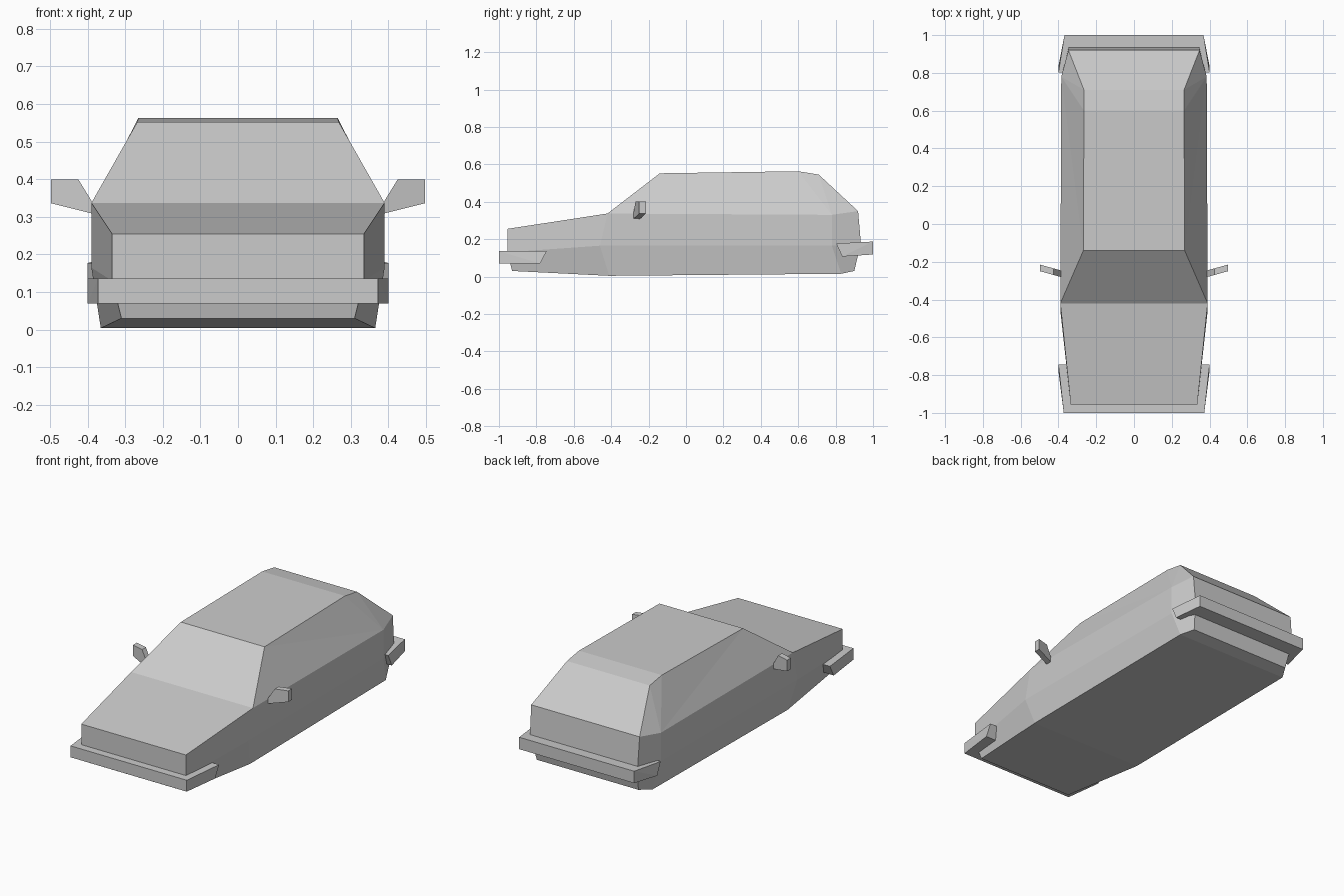
import bpy
import bmesh

cube = bpy.data.objects.get("Cube")
if cube:
    bpy.data.objects.remove(cube, do_unlink=True)

grey = bpy.data.materials.new("light grey")
grey.use_nodes = True
grey.diffuse_color = (0.6, 0.6, 0.6, 1)
grey.node_tree.nodes["Principled BSDF"].inputs["Base Color"].default_value = (0.6, 0.6, 0.6, 1)


def finish(name, bm):
    """Turn a bmesh into a flat-shaded grey object."""
    bmesh.ops.recalc_face_normals(bm, faces=bm.faces)
    mesh = bpy.data.meshes.new(name)
    bm.to_mesh(mesh)
    bm.free()
    mesh.materials.append(grey)
    obj = bpy.data.objects.new(name, mesh)
    bpy.context.collection.objects.link(obj)
    return obj


def hull(name, points):
    bm = bmesh.new()
    verts = [bm.verts.new(p) for p in points]
    bmesh.ops.convex_hull(bm, input=verts)
    bmesh.ops.dissolve_limit(bm, angle_limit=0.01, verts=bm.verts, edges=bm.edges)
    return finish(name, bm)


# Body: side corner points (half width, y, z) from nose to tail at each level
levels = {
    "sill": [(.31, -.93, .03), (.365, -.41, .004), (.365, .83, .015), (.325, .90, .03)],
    "mid": [(.335, -.955, .13), (.39, -.46, .165), (.385, .78, .165), (.345, .935, .18)],
    "belt": [(.335, -.955, .255), (.39, -.42, .337), (.385, .78, .33), (.347, .92, .35)],
    "roof": [None, (.268, -.14, .552), (.265, .60, .563), (.265, .71, .545)],
}
panels = [[("sill", i), ("sill", i + 1), ("mid", i + 1), ("mid", i)] for i in range(3)]
panels += [[("mid", i), ("mid", i + 1), ("belt", i + 1), ("belt", i)] for i in range(3)]
panels += [
    [("belt", 1), ("belt", 2), ("roof", 1)],
    [("belt", 2), ("roof", 2), ("roof", 1)],
    [("belt", 2), ("roof", 3), ("roof", 2)],
    [("belt", 2), ("belt", 3), ("roof", 3)],
]
outline = [("sill", 0), ("sill", 1), ("sill", 2), ("sill", 3), ("mid", 3), ("belt", 3),
           ("roof", 3), ("roof", 2), ("roof", 1), ("belt", 1), ("belt", 0), ("mid", 0)]

bm = bmesh.new()
sides = []
for s in (1, -1):
    side = {(level, i): bm.verts.new((s * p[0], p[1], p[2]))
            for level, row in levels.items() for i, p in enumerate(row) if p}
    for panel in panels:
        bm.faces.new([side[key] for key in panel])
    sides.append(side)
left, right = sides
# Hood, glass, roof, tail and floor span between the two sides
for a, b in zip(outline, outline[1:] + outline[:1]):
    bm.faces.new([left[a], left[b], right[b], right[a]])
finish("car_body", bm)


# Bumpers: wide bars that wrap back along the body sides
def bumper(name, rows):
    hull(name, [(s * x, y, z) for s in (1, -1) for x, y, z in rows])


bumper("front_bumper", [(.372, -1, .07), (.372, -1, .136),
                        (.40, -.78, .07), (.40, -.745, .136)])
bumper("rear_bumper", [(.368, 1, .118), (.368, 1, .187),
                       (.40, .835, .107), (.40, .803, .177)])

# Door mirrors: tapered arms flaring into a square outer end
mirror_profile = [(.385, .308), (.385, .335), (.425, .40), (.497, .40), (.497, .336)]
for name, s in (("left_mirror", 1), ("right_mirror", -1)):
    hull(name, [(s * x, y + (x - .39) * .28, z)
                for x, z in mirror_profile for y in (-.28, -.245)])
